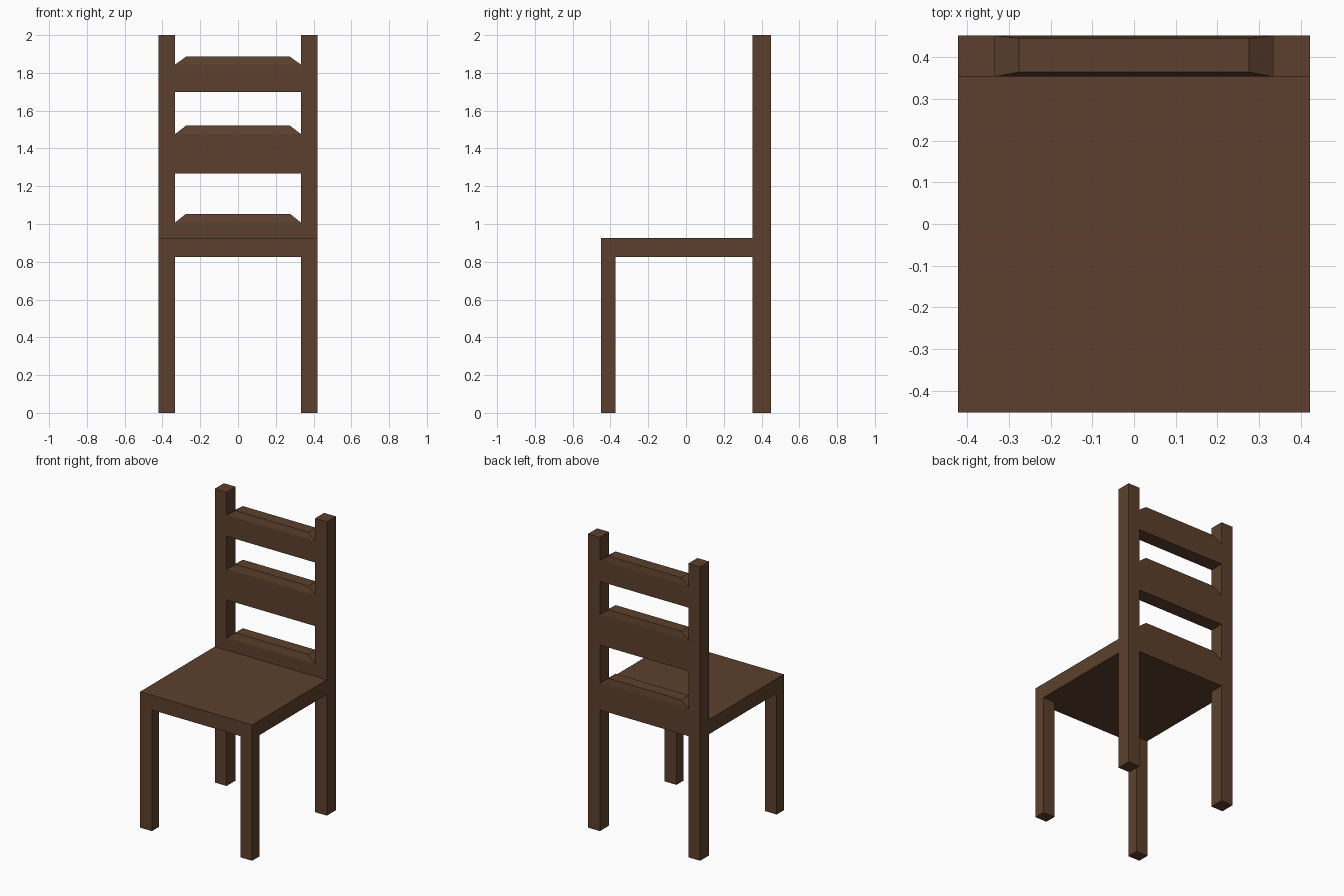
import bpy, bmesh

if "Cube" in bpy.data.objects:
    bpy.data.objects.remove(bpy.data.objects["Cube"])

wood = bpy.data.materials.new("dark brown wood")
wood.diffuse_color = (0.107, 0.051, 0.026, 1)
wood.use_nodes = True
wood.node_tree.nodes["Principled BSDF"].inputs["Base Color"].default_value = wood.diffuse_color

W, INNER = 0.422, 0.333        # half width outside / between the posts
FRONT, BACK = -0.451, 0.451    # depth limits
POST_Y = 0.353                 # front face of the back posts
SEAT_Z, SEAT_TOP = 0.825, 0.925


def finish(name, bm):
    bmesh.ops.recalc_face_normals(bm, faces=bm.faces)
    mesh = bpy.data.meshes.new(name)
    bm.to_mesh(mesh)
    bm.free()
    mesh.materials.append(wood)
    obj = bpy.data.objects.new(name, mesh)
    bpy.context.collection.objects.link(obj)
    return obj


def stack(name, rings):
    """Closed solid from stacked rectangles (x0, x1, y0, y1, z)."""
    bm = bmesh.new()
    loops = [[bm.verts.new((x, y, z)) for x, y in ((a, c), (b, c), (b, d), (a, d))]
             for a, b, c, d, z in rings]
    bm.faces.new(loops[0])
    bm.faces.new(loops[-1])
    for lo, hi in zip(loops, loops[1:]):
        for i in range(4):
            j = (i + 1) % 4
            bm.faces.new((lo[i], lo[j], hi[j], hi[i]))
    return finish(name, bm)


def box(name, x0, x1, y0, y1, z0, z1):
    return stack(name, [(x0, x1, y0, y1, z0), (x0, x1, y0, y1, z1)])


# Seat slab
box("seat", -W, W, FRONT, POST_Y, SEAT_Z, SEAT_TOP)

# Front legs and full height back posts
for side, s in (("left", -1), ("right", 1)):
    x0, x1 = sorted((s * INNER, s * W))
    box(f"front_leg_{side}", x0, x1, FRONT, -0.373, 0, SEAT_Z)
    box(f"back_post_{side}", x0, x1, POST_Y, BACK, 0, 2)

# Back slats with bevelled tops; the lowest one closes the back of the seat
for name, bottom, shoulder, top in (("lower_slat", SEAT_Z, 1.008, 1.054),
                                    ("middle_slat", 1.267, 1.476, 1.521),
                                    ("top_slat", 1.70, 1.844, 1.886)):
    stack(name, [(-INNER, INNER, POST_Y, BACK, bottom),
                 (-INNER, INNER, POST_Y, BACK, shoulder),
                 (-0.275, 0.275, 0.364, 0.445, top)])
